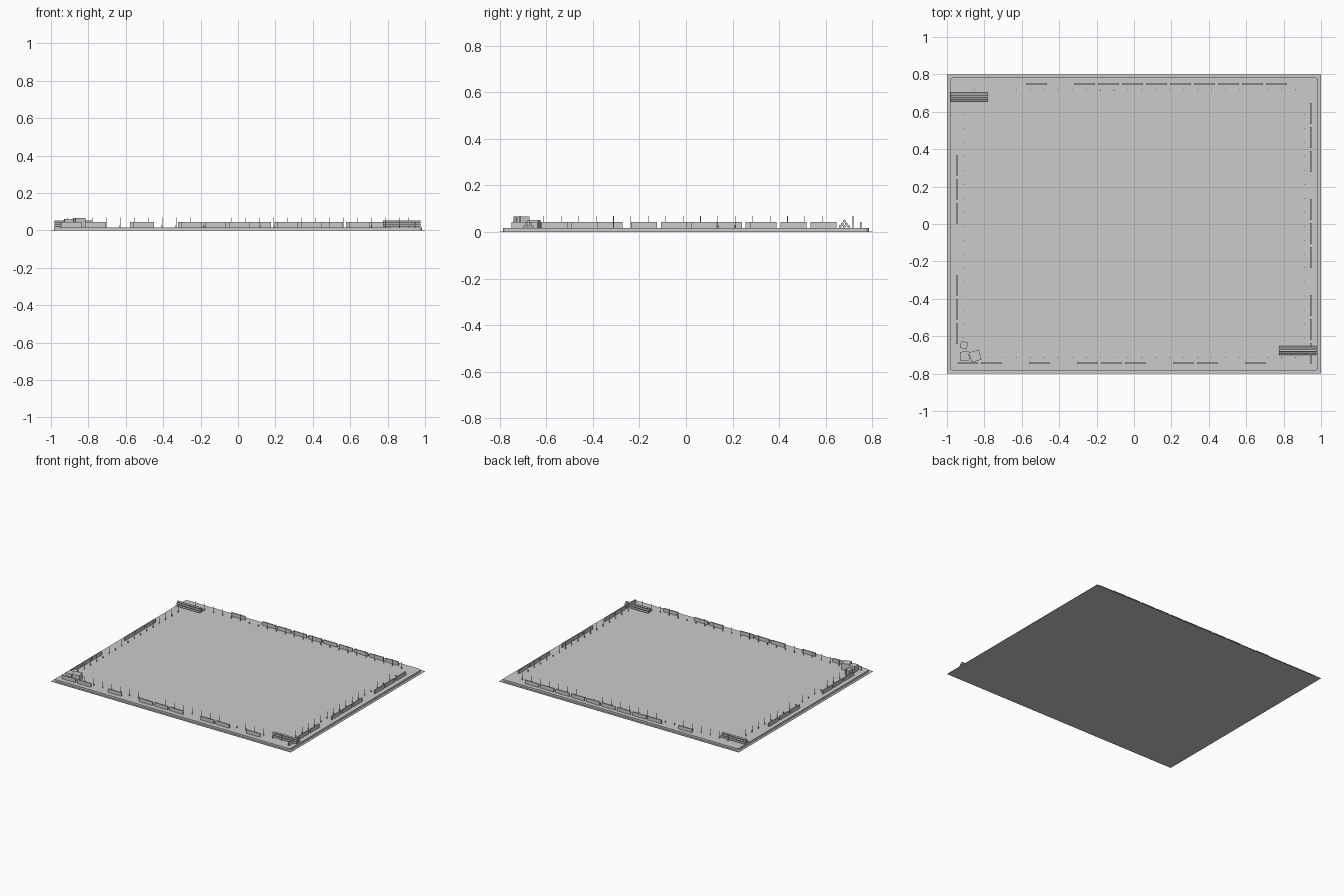
import bpy, bmesh
from math import radians, pi
from mathutils import Matrix, Vector

if "Cube" in bpy.data.objects:
    bpy.data.objects.remove(bpy.data.objects["Cube"])

SLAB_TOP = 0.017


def finish(name, bm):
    mesh = bpy.data.meshes.new(name)
    bm.to_mesh(mesh)
    bm.free()
    obj = bpy.data.objects.new(name, mesh)
    bpy.context.collection.objects.link(obj)
    return obj


def add_box(bm, centre, size, turn=0.0):
    m = (Matrix.Translation(centre) @ Matrix.Rotation(turn, 4, 'Z')
         @ Matrix.Diagonal((*size, 1.0)))
    bmesh.ops.create_cube(bm, size=1.0, matrix=m)


def add_rod(bm, centre, radius, length, sides, along_x=False):
    m = Matrix.Translation(centre)
    if along_x:
        m = m @ Matrix.Rotation(pi / 2, 4, 'Y')
    bmesh.ops.create_cone(bm, cap_ends=True, segments=sides, radius1=radius,
                          radius2=radius, depth=length, matrix=m)


# thin base sheet
bm = bmesh.new()
add_box(bm, (0, 0, 0.0015), (2.0, 1.6, 0.003))
finish("base_sheet", bm)

# floor slab with rounded corners
bm = bmesh.new()
add_box(bm, (0, 0, SLAB_TOP / 2 + 0.0005), (1.968, 1.57, SLAB_TOP - 0.001))
upright = [e for e in bm.edges if abs(e.verts[0].co.z - e.verts[1].co.z) > 0.005]
bmesh.ops.bevel(bm, geom=upright, offset=0.02, segments=4, profile=0.5,
                affect='EDGES')
finish("floor_slab", bm)

# edge panels: start centre, step direction, slots that are filled
STEP, PANEL_LEN, PANEL_THICK, PANEL_TOP = 0.1283, 0.112, 0.008, 0.044
rows = {
    "front_panels": ((-0.889, -0.745), (1, 0), (0, 1, 3, 5, 6, 7, 9, 10, 12)),
    "back_panels": ((-0.521, 0.75), (1, 0), (0, 2, 3, 4, 5, 6, 7, 8, 9, 10)),
    "right_panels": ((0.945, 0.59), (0, -1), (0, 1, 2, 4, 5, 6, 8, 9, 10)),
    "left_panels": ((-0.948, 0.312), (0, -1), (0, 1, 2, 5, 6, 7)),
}
h = PANEL_TOP - SLAB_TOP
for name, (start, way, slots) in rows.items():
    bm = bmesh.new()
    for k in slots:
        p = Vector(start) + Vector(way) * STEP * k
        size = (PANEL_LEN, PANEL_THICK, h) if way[0] else (PANEL_THICK, PANEL_LEN, h)
        add_box(bm, (p.x, p.y, SLAB_TOP + h / 2), size)
    finish(name, bm)

# thin upright bars around the edge, each with a thicker foot
bm = bmesh.new()
spots = [(-0.854 + 0.0747 * k, y) for k in range(24) for y in (-0.713, 0.717)]
spots += [(x, -0.61 + 0.0747 * k) for k in range(17) for x in (-0.91, 0.91)]
for x, y in spots:
    add_rod(bm, (x, y, 0.0425), 0.0014, 0.053, 6)
    add_rod(bm, (x, y, 0.023), 0.0028, 0.013, 6)
finish("upright_bars", bm)

# pyramid stacks of pipes in two corners
for name, cx, cy in (("pipe_stack_left", -0.88, 0.68), ("pipe_stack_right", 0.876, -0.677)):
    bm = bmesh.new()
    for row in range(3):
        for i in range(3 - row):
            y = cy + (i - (2 - row) / 2) * 0.018
            add_rod(bm, (cx, y, SLAB_TOP + 0.0065 + row * 0.0112), 0.0063, 0.2, 10, True)
    obj = finish(name, bm)
    for poly in obj.data.polygons:
        poly.use_smooth = len(poly.vertices) == 4

# crates in the front left corner
crates = ((-0.909, -0.648, 0.038, 0.034, -15),
          (-0.905, -0.706, 0.048, 0.044, 4),
          (-0.849, -0.706, 0.055, 0.049, 16))
for n, (x, y, side, tall, turn) in enumerate(crates, 1):
    bm = bmesh.new()
    add_box(bm, (x, y, SLAB_TOP + tall / 2), (side, side, tall), radians(turn))
    finish(f"crate_{n}", bm)
